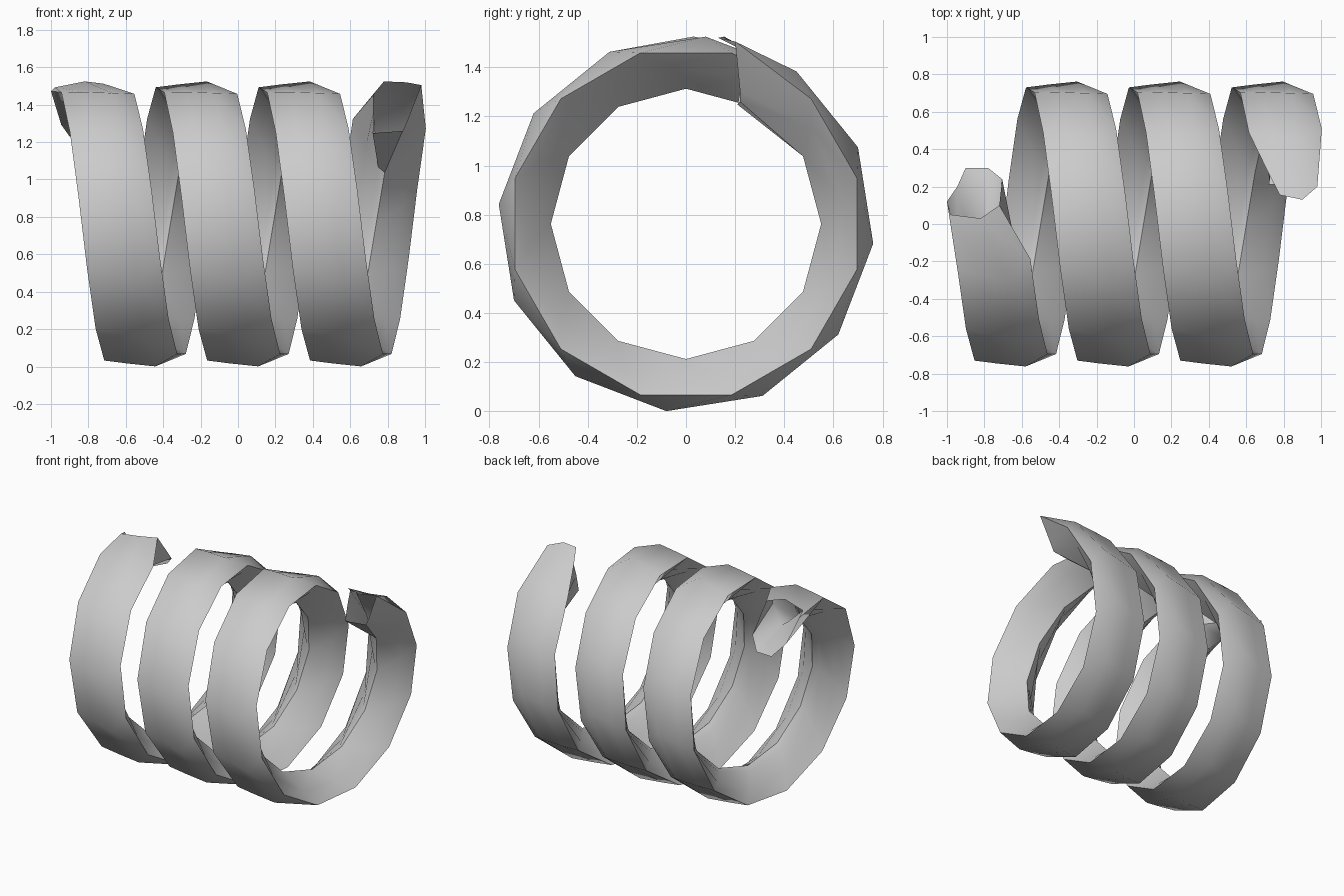
import bpy, bmesh
from math import radians, cos, sin

if "Cube" in bpy.data.objects:
    bpy.data.objects.remove(bpy.data.objects["Cube"])

AXIS_Z = 0.7625      # height of the coil axis (runs along x)
STEPS, TURNS, PITCH = 12, 3, 0.55

# Leaning cross-section of the coil: x, radius, angle about the axis
section = [(-.99, .744, 79), (-.87, .755, 81), (-.717, .766, 84), (-.60, .72, 75),
           (-.685, .645, 68), (-.82, .55, 60), (-.855, .575, 62), (-.92, .655, 70)]

# Open, rounder end mouths: x, y, height above axis
left_mouth = [(-1, .12, .71), (-.98, .05, .73), (-.82, .03, .762), (-.72, .10, .75),
              (-.705, .24, .55), (-.78, .30, .47), (-.90, .30, .467), (-.945, .20, .53)]
right_mouth = [(.725, .26, .69), (.78, .155, .762), (.90, .13, .757), (.98, .20, .742),
               (.90, .22, .54), (.88, .22, .497), (.72, .21, .485), (.725, .23, .60)]


def coil_ring(i):
    pts = []
    for x, r, a in section:
        t = radians(a + 360 * i / STEPS)
        pts.append((x + PITCH * i / STEPS, r * cos(t), r * sin(t)))
    return pts


# Coil: rings swept along the helix, skinned with quads, ends left open
count = STEPS * TURNS
rings = [left_mouth] + [coil_ring(i) for i in range(1, count)] + [right_mouth]
bm = bmesh.new()
loops = [[bm.verts.new((x, y, z + AXIS_Z)) for x, y, z in ring] for ring in rings]
n = len(section)
for a, b in zip(loops, loops[1:]):
    for k in range(n):
        j = (k + 1) % n
        bm.faces.new((a[k], a[j], b[j], b[k]))
bmesh.ops.recalc_face_normals(bm, faces=bm.faces)
mesh = bpy.data.meshes.new("spring_coil")
bm.to_mesh(mesh)
bm.free()
coil = bpy.data.objects.new("spring_coil", mesh)
bpy.context.collection.objects.link(coil)

# Smooth shading with sharp band edges
bpy.context.view_layer.objects.active = coil
coil.select_set(True)
bpy.ops.object.shade_smooth_by_angle(angle=radians(40))
